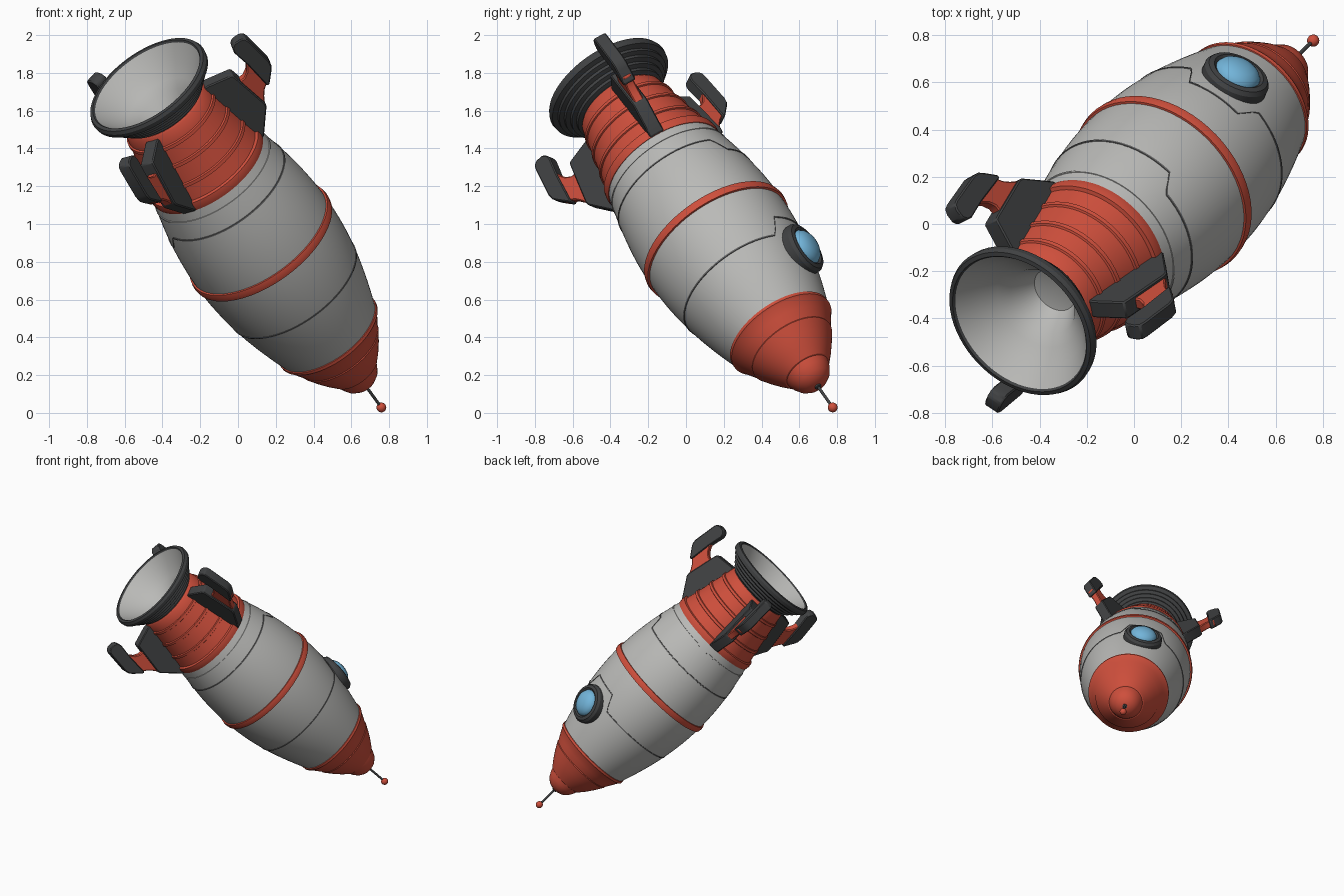
import bpy, bmesh, math
from mathutils import Vector

if "Cube" in bpy.data.objects:
    bpy.data.objects.remove(bpy.data.objects["Cube"])

# Rocket frame: origin at the nozzle rim, axis towards the nose, two radial directions
O = Vector((-0.474, -0.413, 1.725))
D = Vector((0.511, 0.493, -0.703)).normalized()
H = Vector((D.y, -D.x, 0)).normalized()
H = H if H.x > 0 else -H
V = D.cross(H).normalized()
V = V if V.z > 0 else -V


def point(r, ang, s, w=0.0):
    """Point at radius r, angle ang, distance s along the axis, sideways offset w."""
    c, n = math.cos(ang), math.sin(ang)
    return O + H * (r * c - w * n) + V * (r * n + w * c) + D * s


def mat(name, rgb):
    m = bpy.data.materials.new(name)
    m.diffuse_color = (*rgb, 1)
    m.use_nodes = True
    m.node_tree.nodes["Principled BSDF"].inputs["Base Color"].default_value = m.diffuse_color
    return m


RED = mat("red", (0.62, 0.078, 0.045))
GREY = mat("light_grey", (0.49, 0.49, 0.475))
DARK = mat("dark_grey", (0.052, 0.054, 0.056))
SEAM = mat("seam_grey", (0.13, 0.13, 0.13))
BLUE = mat("window_blue", (0.17, 0.46, 0.70))


def finish(name, bm, mats, angle=32):
    bmesh.ops.recalc_face_normals(bm, faces=bm.faces)
    me = bpy.data.meshes.new(name)
    bm.to_mesh(me)
    bm.free()
    for m in mats:
        me.materials.append(m)
    ob = bpy.data.objects.new(name, me)
    bpy.context.collection.objects.link(ob)
    bpy.ops.object.select_all(action='DESELECT')
    ob.select_set(True)
    bpy.context.view_layer.objects.active = ob
    bpy.ops.object.shade_smooth_by_angle(angle=math.radians(angle))
    return ob


def lathe(name, profile, mats, n=64, rule=None, place=None):
    """Revolve (radius, distance) points; radius 0 makes a pole."""
    place = place or point
    bm = bmesh.new()
    rings = []
    for r, s in profile:
        k = 1 if r == 0 else n
        rings.append([bm.verts.new(place(r, 2 * math.pi * i / n, s)) for i in range(k)])
    for j, (a, b) in enumerate(zip(rings, rings[1:])):
        for i in range(n):
            q = [a[i % len(a)], a[(i + 1) % len(a)], b[(i + 1) % len(b)], b[i % len(b)]]
            q = list(dict.fromkeys(q))
            if len(q) > 2:
                bm.faces.new(q).material_index = rule(j) if rule else 0
    return finish(name, bm, mats)


def prism(name, outline, ang, thick, m):
    """Extrude an (r, s) outline sideways at the given angle."""
    bm = bmesh.new()
    lo, hi = [[bm.verts.new(point(r, ang, s, w)) for r, s in outline]
              for w in (-thick / 2, thick / 2)]
    bm.faces.new(lo)
    bm.faces.new(hi)
    k = len(outline)
    for i in range(k):
        bm.faces.new((lo[i], lo[(i + 1) % k], hi[(i + 1) % k], hi[i]))
    ob = finish(name, bm, [m])
    bev = ob.modifiers.new("bevel", 'BEVEL')
    bev.width = 0.006
    bev.limit_method = 'ANGLE'


def body_radius(s):
    """Barrel curve of the hull, interpolated smoothly."""
    pts = [(0.58, 0.332), (0.84, 0.388), (1.17, 0.417), (1.52, 0.383), (1.87, 0.290)]
    total = 0
    for i, (si, ri) in enumerate(pts):
        f = ri
        for j, (sj, _) in enumerate(pts):
            if i != j:
                f *= (s - sj) / (si - sj)
        total += f
    return total


# Nozzle: light inner cup, dark rim and stepped ribs outside
inner = [(0, 0.29), (0.10, 0.27), (0.158, 0.17), (0.20, 0.13), (0.255, 0.075), (0.322, -0.012)]
outer = [(0.33, -0.022), (0.348, -0.018), (0.356, 0.0), (0.352, 0.025), (0.335, 0.032)]
for i in range(5):
    r, s = 0.325 - 0.023 * i, 0.036 + 0.026 * i
    outer += [(r, s), (r, s + 0.016), (r - 0.018, s + 0.024)]
outer += [(0.20, 0.2), (0.19, 0.34), (0, 0.34)]
lathe("nozzle", inner + outer, [GREY, DARK], rule=lambda j: 0 if j < len(inner) - 1 else 1)

# Red tail section with raised rings
tail = [(0, 0.36), (0.19, 0.36), (0.20, 0.15), (0.236, 0.145), (0.245, 0.155)]
for s in (0.22, 0.33, 0.45):
    r = 0.245 + (s - 0.155) * 0.20
    tail += [(r, s), (r + 0.009, s + 0.004), (r + 0.012, s + 0.022), (r + 0.005, s + 0.026)]
tail += [(0.327, 0.555), (0.343, 0.56), (0.347, 0.585), (0.343, 0.61), (0.3, 0.615), (0, 0.615)]
lathe("tail_section", tail, [RED])

# Grey barrel hull
hull = [(body_radius(0.58 + 1.29 * i / 32), 0.58 + 1.29 * i / 32) for i in range(33)]
lathe("hull", [(0, 0.58)] + hull + [(0, 1.87)], [GREY])


# Red belt round the middle
lathe("hull_belt", [(0.40, 1.135), (0.426, 1.138), (0.431, 1.16), (0.428, 1.182), (0.40, 1.187),
                    (0.40, 1.135)], [RED])

# Nose cone with base lip, step and rounded cap
nose = [(0, 1.84), (0.29, 1.84), (0.304, 1.845), (0.304, 1.862), (0.294, 1.872), (0.268, 1.92),
        (0.240, 1.97), (0.242, 1.976), (0.208, 2.035), (0.172, 2.09), (0.134, 2.14),
        (0.126, 2.143), (0.115, 2.175), (0.095, 2.21), (0.065, 2.236), (0.03, 2.249), (0, 2.252)]
lathe("nose_cone", nose, [RED])

# Antenna rod and ball
lathe("antenna_rod", [(0, 2.23), (0.018, 2.24), (0.018, 2.258), (0.008, 2.262), (0.008, 2.40),
                      (0, 2.40)], [DARK], n=16)
lathe("antenna_ball", [(0.026 * math.sin(math.pi * i / 10), 2.411 - 0.026 * math.cos(math.pi * i / 10))
                       if 0 < i < 10 else (0, 2.411 - 0.026 * math.cos(math.pi * i / 10))
                       for i in range(11)], [RED], n=20)


# Thin panel seams that run round the hull, with stepped jogs
def seam(name, path, m, n=120):
    bm = bmesh.new()
    rows = []
    for i in range(n):
        a = 2 * math.pi * i / n
        s = path(math.degrees(a))
        rows.append([bm.verts.new(point(body_radius(s + ds) + dr, a, s + ds))
                     for ds, dr in ((-0.006, -0.005), (-0.004, 0.003), (0.004, 0.003), (0.006, -0.005))])
    for i in range(n):
        p, q = rows[i], rows[(i + 1) % n]
        for k in range(4):
            bm.faces.new((p[k], p[(k + 1) % 4], q[(k + 1) % 4], q[k]))
    finish(name, bm, [m])


def jog(base, moved, a0, a1):
    def path(a):
        t = max(0, min(1, (a - a0) / 8, (a1 - a) / 8))
        return base + (moved - base) * t
    return path


seam("rear_seam", jog(0.775, 0.862, 85, 250), SEAM)
seam("front_seam", jog(1.50, 1.385, 82, 134), SEAM)
seam("tail_seam", lambda a: 0.665, GREY)

# Porthole: dark frame and blue dome, facing along the hull's surface normal
WA = math.radians(108)
radial = point(1, WA, 0) - O
normal = (radial + 0.22 * D).normalized()
centre = point(body_radius(1.576), WA, 1.576)
side = normal.cross(D).normalized()
along = side.cross(normal)


def on_window(r, a, s):
    return centre + side * (r * math.cos(a)) + along * (r * math.sin(a)) + normal * s


lathe("window_frame", [(0, -0.06), (0.146, -0.06), (0.146, 0.012), (0.134, 0.03), (0.112, 0.036),
                       (0.10, 0.026), (0, 0.026)], [DARK], n=32, place=on_window)
lathe("window_glass", [(0, 0.01), (0.101, 0.01), (0.099, 0.03), (0.085, 0.05), (0.06, 0.066),
                       (0.03, 0.074), (0, 0.076)], [BLUE], n=32, place=on_window)

# Three landing fins: dark bracket, red arm, dark foot
bracket = [(0.22, 0.17), (0.265, 0.165), (0.405, 0.19), (0.412, 0.215), (0.458, 0.44), (0.455, 0.462),
           (0.348, 0.61), (0.30, 0.61)]
arm = [(0.36, 0.25), (0.41, 0.255), (0.445, 0.25), (0.475, 0.228), (0.495, 0.195), (0.51, 0.15),
       (0.55, 0.15), (0.56, 0.34), (0.53, 0.35), (0.50, 0.375), (0.475, 0.41), (0.455, 0.45),
       (0.40, 0.45)]
foot = [(0.482, 0.085), (0.488, 0.055), (0.51, 0.036), (0.55, 0.034), (0.574, 0.045), (0.583, 0.07),
        (0.607, 0.24), (0.602, 0.275), (0.585, 0.30), (0.535, 0.362), (0.522, 0.36), (0.503, 0.19)]
for i in range(3):
    a = math.radians(48 + 120 * i)
    prism(f"fin_bracket_{i + 1}", bracket, a, 0.082, DARK)
    prism(f"fin_arm_{i + 1}", arm, a, 0.052, RED)
    prism(f"fin_foot_{i + 1}", foot, a, 0.072, DARK)
